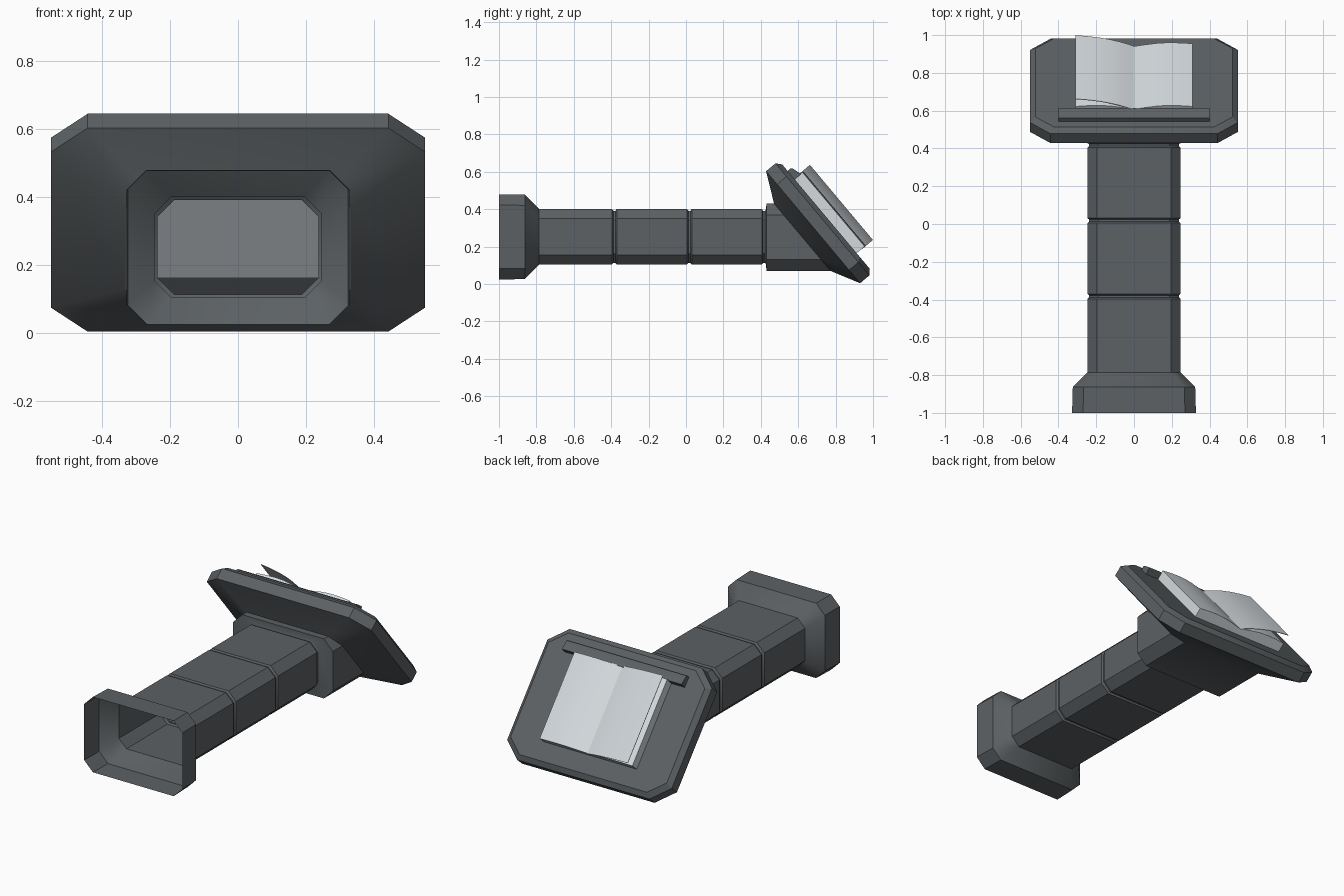
import bpy, bmesh, math
from mathutils import Vector

if "Cube" in bpy.data.objects:
    bpy.data.objects.remove(bpy.data.objects["Cube"])

S, C = math.sin(math.radians(40)), math.cos(math.radians(40))


def material(name, rgb):
    m = bpy.data.materials.new(name)
    m.diffuse_color = (*rgb, 1)
    m.use_nodes = True
    m.node_tree.nodes["Principled BSDF"].inputs["Base Color"].default_value = m.diffuse_color
    return m


STONE = material("dark grey stone", (0.107, 0.119, 0.126))
PAPER = material("pale paper", (0.66, 0.70, 0.73))


def desk(x, u, n):
    """Tilted desk frame: u runs down the slope, n is height off it."""
    return Vector((x, u * S + n * C, -u * C + n * S))


def make(name, bm, mat, angle=30):
    me = bpy.data.meshes.new(name)
    bm.to_mesh(me)
    bm.free()
    me.materials.append(mat)
    ob = bpy.data.objects.new(name, me)
    bpy.context.collection.objects.link(ob)
    bpy.ops.object.select_all(action='DESELECT')
    ob.select_set(True)
    bpy.context.view_layer.objects.active = ob
    bpy.ops.object.shade_smooth_by_angle(angle=math.radians(angle))
    return ob


def octagon(hx, hv, cx, cv):
    """Chamfered rectangle, counter-clockwise from bottom left."""
    return [(-hx + cx, -hv), (hx - cx, -hv), (hx, -hv + cv), (hx, hv - cv),
            (hx - cx, hv), (-hx + cx, hv), (-hx, hv - cv), (-hx, -hv + cv)]


def prism(name, pts, axis, lo, hi, mat, angle=30):
    """Extrude a closed profile along x (u,n points) or along u (x,n points)."""
    bm = bmesh.new()
    ends = []
    for t in (lo, hi):
        ends.append([bm.verts.new(desk(t, p, q) if axis == 'x' else desk(p, t, q))
                     for p, q in pts])
    a, b = ends
    k = len(pts)
    bm.faces.new(a)
    bm.faces.new(b[::-1])
    for i in range(k):
        j = (i + 1) % k
        bm.faces.new((a[i], b[i], b[j], a[j]))
    bmesh.ops.recalc_face_normals(bm, faces=bm.faces)
    return make(name, bm, mat, angle)


# Hollow shell: foot, grooved column, neck and tilted desk in one loft
rings = []


def straight(y, hx, hz, c=0.05, zc=0.2525):
    rings.append([Vector((x, y, zc + v)) for x, v in octagon(hx, hz, c, c)])


straight(-1.0, 0.328, 0.2275, 0.058)
straight(-0.862, 0.324, 0.2265, 0.058)
straight(-0.785, 0.246, 0.148)
for g in (-0.383, 0.018, 0.418):
    straight(g - 0.013, 0.246, 0.148)
    straight(g - 0.005, 0.237, 0.139)
    straight(g + 0.005, 0.237, 0.139)
    if g < 0.4:
        straight(g + 0.013, 0.246, 0.148)
straight(0.428, 0.246, 0.148)
straight(0.43, 0.333, 0.18, 0.06, 0.25)
# neck cut off along the slope
rings.append([Vector((x, (0.637 - S * (0.25 + v)) / C, 0.25 + v))
              for x, v in octagon(0.333, 0.18, 0.06, 0.06)])
# desk slab with bevelled upper rim
for n, d in ((0.716, 0), (0.781, 0), (0.805, 0.028)):
    rings.append([desk(x, 0.204 - v, n)
                  for x, v in octagon(0.55 - d, 0.391 - d, 0.108 - d * 0.4, 0.092 - d * 0.4)])

bm = bmesh.new()
loops = [[bm.verts.new(p) for p in r] for r in rings]
for a, b in zip(loops, loops[1:]):
    for i in range(8):
        j = (i + 1) % 8
        bm.faces.new((b[i], b[j], a[j], a[i]))
bm.faces.new(loops[-1][::-1])
make("lectern_body", bm, STONE)

# Ledge that holds the book
prism("book_ledge", [(-0.114, 0.80), (-0.114, 0.827), (-0.105, 0.835),
                     (-0.055, 0.849), (-0.052, 0.80)], 'x', -0.4, 0.4, STONE)

# Two curved page blocks meeting at the spine
half = [(0.0, 0.842), (0.03, 0.848), (0.08, 0.857), (0.13, 0.865),
        (0.19, 0.868), (0.25, 0.866), (0.31, 0.861)]
for side, name in ((1, "right_pages"), (-1, "left_pages")):
    pts = [(side * x, n) for x, n in half]
    prism(name, pts + [(side * 0.31, 0.803), (0, 0.803)], 'u', -0.058, 0.46, PAPER)

# Single turning page curling up on the left
curl = [(-0.002, 0.843), (-0.03, 0.855), (-0.075, 0.872), (-0.12, 0.886),
        (-0.18, 0.900), (-0.25, 0.911), (-0.31, 0.917)]
prism("turning_page", curl + [(x, n - 0.003) for x, n in curl[::-1]],
      'u', -0.062, 0.462, PAPER)
